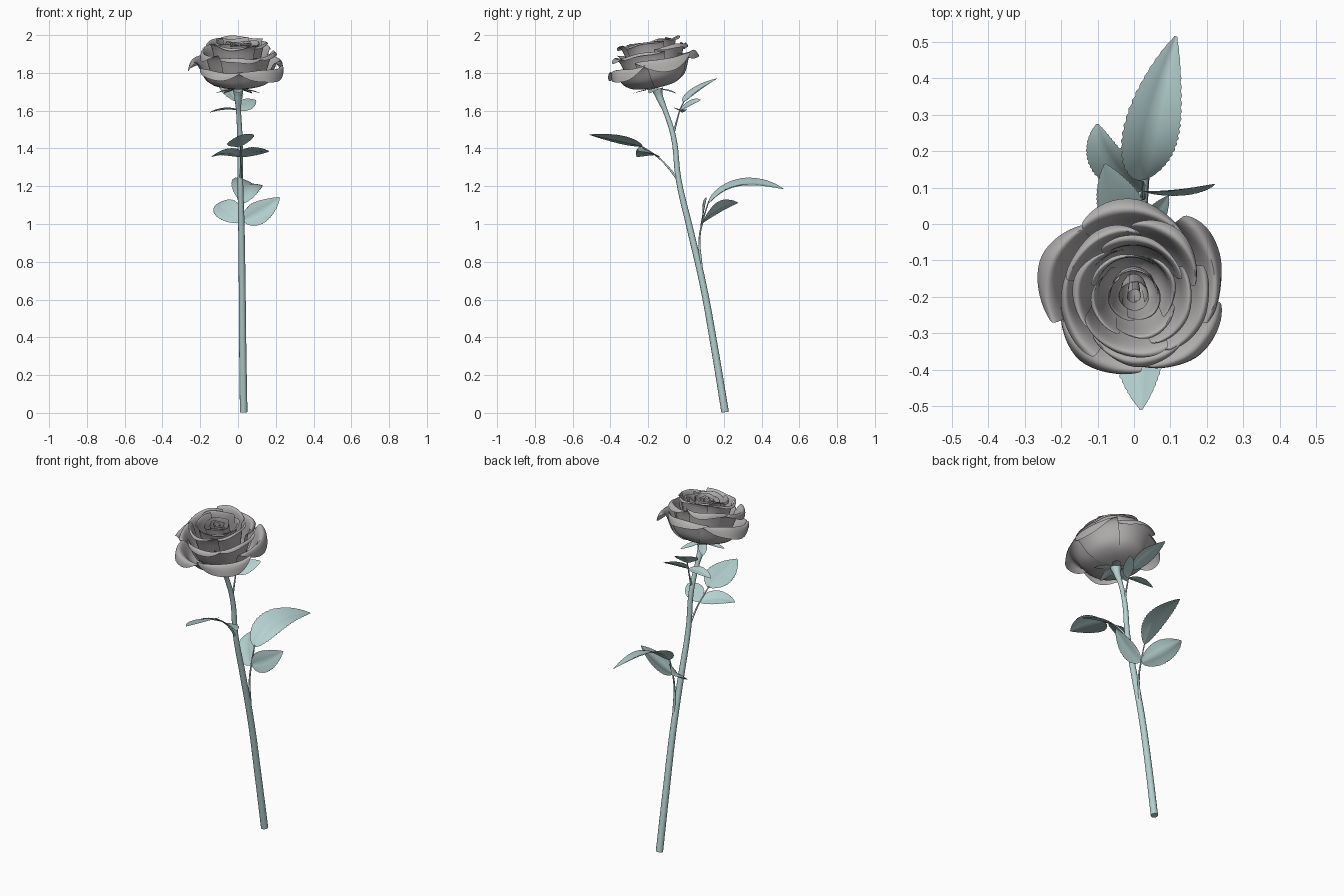
import bpy, math, random
from mathutils import Vector, Matrix

random.seed(4)
cube = bpy.data.objects.get("Cube")
if cube:
    bpy.data.objects.remove(cube, do_unlink=True)


def material(name, colour):
    m = bpy.data.materials.new(name)
    m.use_nodes = True
    m.diffuse_color = colour
    m.node_tree.nodes["Principled BSDF"].inputs["Base Color"].default_value = colour
    return m


GREY = material("petal grey", (0.45, 0.43, 0.43, 1))
GREEN = material("pale leaf green", (0.46, 0.64, 0.63, 1))


def add_object(name, mesh, mat, angle=40):
    ob = bpy.data.objects.new(name, mesh)
    bpy.context.collection.objects.link(ob)
    mesh.materials.clear()
    mesh.materials.append(mat)
    bpy.ops.object.select_all(action='DESELECT')
    ob.select_set(True)
    bpy.context.view_layer.objects.active = ob
    bpy.ops.object.shade_smooth_by_angle(angle=math.radians(angle))
    return ob


def grid_mesh(name, rows):
    """Quad sheet from equal rows of points."""
    n = len(rows[0])
    faces = [(i * n + j, i * n + j + 1, (i + 1) * n + j + 1, (i + 1) * n + j)
             for i in range(len(rows) - 1) for j in range(n - 1)]
    mesh = bpy.data.meshes.new(name)
    mesh.from_pydata([p for row in rows for p in row], [], faces)
    return mesh


def tube(name, points, radii):
    """Smooth tapered tube through the points."""
    cu = bpy.data.curves.new(name + " path", 'CURVE')
    cu.dimensions = '3D'
    cu.bevel_depth = 1
    cu.bevel_resolution = 4
    cu.resolution_u = 6
    cu.use_fill_caps = True
    sp = cu.splines.new('BEZIER')
    sp.bezier_points.add(len(points) - 1)
    for bp, co, r in zip(sp.bezier_points, points, radii):
        bp.co, bp.radius = co, r
        bp.handle_left_type = bp.handle_right_type = 'AUTO'
    temp = bpy.data.objects.new(name + " path", cu)
    bpy.context.collection.objects.link(temp)
    bpy.context.view_layer.update()
    mesh = bpy.data.meshes.new_from_object(
        temp.evaluated_get(bpy.context.evaluated_depsgraph_get()))
    bpy.data.objects.remove(temp, do_unlink=True)
    return add_object(name, mesh, GREEN)


def leaf(name, base, mid, tip, normal, half, teeth=0.06, rows=40):
    """Serrated leaf along a bent midrib, folded slightly upward."""
    base, mid, tip, normal = map(Vector, (base, mid, tip, normal))
    ctrl = 2 * mid - (base + tip) / 2
    sheet = []
    for i in range(rows + 1):
        t = i / rows
        p = base * (1 - t) ** 2 + ctrl * 2 * t * (1 - t) + tip * t * t
        tangent = (ctrl - base) * (1 - t) + (tip - ctrl) * t
        side = tangent.cross(normal).normalized()
        up = side.cross(tangent).normalized()
        w = half * max(math.sin(math.pi * t ** 0.8), 0.02) ** 0.75
        row = []
        for u in (-1, -0.6, -0.25, 0, 0.25, 0.6, 1):
            k = u * (1 - teeth * (i % 2)) if abs(u) == 1 else u
            lift = w * (0.32 * abs(u) - 0.16 * u * u)
            row.append(p + side * w * k + up * lift)
        sheet.append(row)
    return add_object(name, grid_mesh(name, sheet), GREEN, 60)


# Main stem, swelling into the hip under the bloom
tube("stem",
     [(.03, .207, .004), (.025, .15, .35), (.022, .09, .68), (.018, .02, .98), (.012, -.04, 1.24),
      (.01, -.066, 1.46), (.003, -.11, 1.6), (0, -.143, 1.68), (0, -.152, 1.715)],
     [.02, .019, .018, .017, .015, .014, .013, .02, .03])

# Lower back leaf group
tube("lower_leaf_stalk",
     [(.025, .08, .77), (.026, .072, .93), (.025, .09, 1.02), (.025, .12, 1.12)], [.008, .005, .004, .003])
leaf("lower_end_leaf", (.025, .12, 1.11), (.05, .285, 1.208), (.115, .515, 1.185), (.27, -.2, 1), .082)
leaf("lower_left_leaflet", (.025, .09, 1.02), (.12, .095, 1.065), (.22, .11, 1.14), (0, -1, .1), .062)
leaf("lower_right_leaflet", (.02, .09, 1.01), (-.065, .175, 1.078), (-.1, .275, 1.112), (-.35, -.7, .7), .068)

# Middle front leaf group
tube("middle_leaf_stalk",
     [(.014, -.035, 1.22), (.015, -.09, 1.295), (.015, -.15, 1.355), (.015, -.24, 1.415)],
     [.006, .005, .004, .003])
leaf("middle_end_leaf", (.015, -.23, 1.41), (.018, -.36, 1.438), (.02, -.51, 1.472), (-.33, .3, 1), .076)
leaf("middle_left_leaflet", (.015, -.15, 1.355), (.09, -.205, 1.38), (.165, -.25, 1.385), (0, .5, 1), .052)
leaf("middle_right_leaflet", (.015, -.15, 1.355), (-.06, -.21, 1.375), (-.14, -.26, 1.355), (0, .5, 1), .052)

# Upper back leaf group
tube("upper_leaf_stalk",
     [(.01, -.066, 1.48), (.01, -.045, 1.56), (.008, -.03, 1.61), (0, -.01, 1.65)], [.006, .004, .003, .003])
leaf("upper_end_leaf", (0, -.012, 1.645), (-.045, .065, 1.71), (-.08, .165, 1.77), (.25, -.5, .8), .064)
leaf("upper_left_leaflet", (.008, -.035, 1.6), (.05, .02, 1.633), (.095, .078, 1.655), (.3, -.5, .7), .04)
leaf("upper_right_leaflet", (.008, -.035, 1.6), (-.07, -.03, 1.605), (-.15, -.02, 1.59), (0, .15, 1), .036)

# Sepals spreading below the bloom
for i in range(5):
    a = math.radians(54 + 72 * i)
    d = Vector((math.cos(a), math.sin(a), 0))
    c = Vector((0, -.155, 1.717))
    leaf(f"sepal_{i + 1}", c + d * .01, c + d * .07 + Vector((0, 0, -.012)),
         c + d * .125 + Vector((0, 0, -.025)), (0, 0, 1), .024, teeth=0, rows=10)

# Bloom tilted toward the front
BLOOM = Matrix.Translation((0, -.155, 1.72)) @ Matrix.Rotation(.18, 4, 'X')


def petal(name, turn, spread, R, H, flare, drop, wave):
    """Cupped petal with a softly pointed, outward rolled lip."""
    prof = [(.01, 0), (.58, .05 * H), (.88, .28 * H), (1, .62 * H), (1 + .3 * flare, .88 * H),
            (1 + .65 * flare, H), (1 + .9 * flare, H - .25 * drop), (1 + flare, H - drop)]
    sheet = []
    for i in range(11):
        s = i / 10
        row = []
        for j in range(11):
            u = j / 5 - 1
            v = s * (1 - .2 * abs(u) ** 2.5) * (len(prof) - 1)
            k = min(int(v), len(prof) - 2)
            f = v - k
            r = R * (prof[k][0] * (1 - f) + prof[k + 1][0] * f)
            z = prof[k][1] * (1 - f) + prof[k + 1][1] * f
            r *= 1 + .06 * u * s + s ** 3 * (.03 * math.sin(3 * u + wave) + .05 * (.5 - abs(u)))
            z += .008 * s ** 2 * math.sin(4 * u + wave * 2)
            a = turn + u * spread * (1 - .1 * s * s)
            row.append(BLOOM @ Vector((r * math.cos(a), r * math.sin(a), z)))
        sheet.append(row)
    ob = add_object(name, grid_mesh(name, sheet), GREY, 80)
    sub = ob.modifiers.new("smooth", 'SUBSURF')
    sub.levels = sub.render_levels = 1


# Rings of petals: name, count, start angle, spread, radius, height, flare, drop, lean to the back
rings = [("outer", 5, 90, .78, .19, .147, .3, .06, .14),
         ("second", 5, 54, .8, .155, .205, .3, .03, .05),
         ("third", 4, 75, .98, .124, .252, .32, .012, 0),
         ("fourth", 4, 20, 1, .095, .246, .24, .008, 0),
         ("inner", 3, 85, 1.3, .063, .243, .16, .006, 0),
         ("heart", 3, 40, 1.35, .037, .243, .1, .005, 0),
         ("core", 2, 10, 1.8, .017, .243, .1, .004, 0)]
for ring, count, start, spread, R, H, flare, drop, lean in rings:
    for i in range(count):
        turn = math.radians(start) + math.tau * i / count + random.uniform(-.08, .08)
        petal(f"{ring}_petal_{i + 1}", turn, spread, R * random.uniform(.97, 1.04),
              H * random.uniform(.97, 1.02) * (1 + lean * math.sin(turn)), flare,
              drop * random.uniform(.7, 1.3), random.uniform(0, 6))
